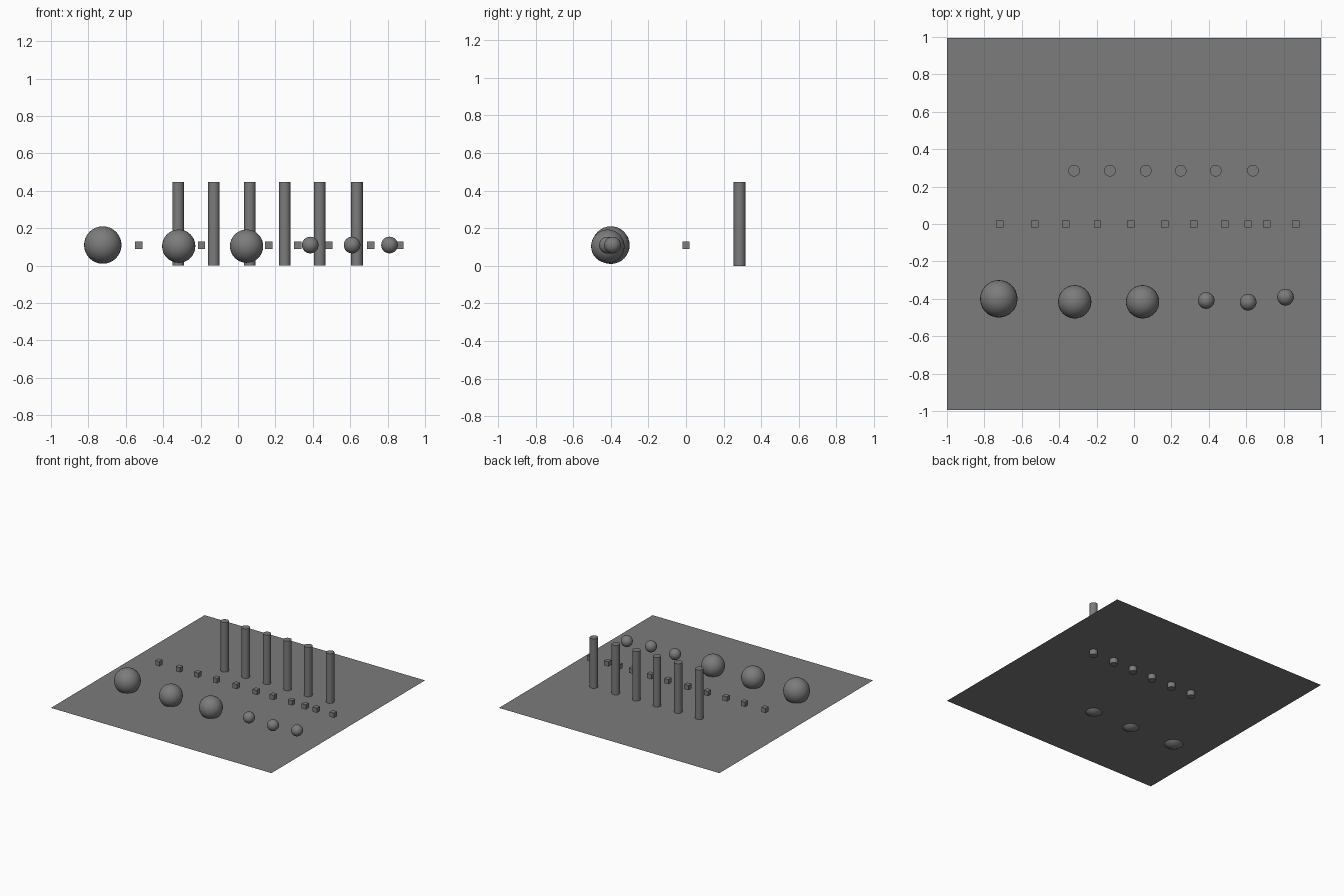
import bpy

if "Cube" in bpy.data.objects:
    bpy.data.objects.remove(bpy.data.objects["Cube"])

PLANE_Z = 0.041

# Dark grey shared by every part
dark = bpy.data.materials.new("dark_grey")
dark.diffuse_color = (0.2, 0.2, 0.2, 1)
dark.use_nodes = True
dark.node_tree.nodes["Principled BSDF"].inputs["Base Color"].default_value = dark.diffuse_color


def finish(name, smooth=False):
    obj = bpy.context.object
    obj.name = name
    obj.data.materials.append(dark)
    if smooth:
        bpy.ops.object.shade_smooth_by_angle()
    return obj


def ball(name, x, y, z, r):
    bpy.ops.mesh.primitive_uv_sphere_add(segments=32, ring_count=16, radius=r, location=(x, y, z))
    finish(name, smooth=True)


def post(name, x):
    bpy.ops.mesh.primitive_cylinder_add(vertices=32, radius=0.031, depth=0.447,
                                        location=(x, 0.285, 0.2235))
    finish(name, smooth=True)


def block(name, x):
    bpy.ops.mesh.primitive_cube_add(size=0.039, location=(x, 0.0, 0.109))
    finish(name)


# Flat single-sheet base, pierced by posts and large balls
bpy.ops.mesh.primitive_plane_add(size=2, location=(0, 0, PLANE_Z))
finish("base_sheet").scale.y = 0.995

# Back row of posts
for i, x in enumerate((-0.32, -0.129, 0.063, 0.25, 0.437, 0.636)):
    post(f"post_{i + 1}", x)

# Middle row of small floating blocks
for i, x in enumerate((-0.717, -0.53, -0.365, -0.195, -0.017, 0.165,
                       0.32, 0.485, 0.609, 0.71, 0.865)):
    block(f"block_{i + 1}", x)

# Front row: large and small balls
for i, (x, y, z, r) in enumerate(((-0.723, -0.4, 0.11, 0.1),
                                  (-0.317, -0.416, 0.104, 0.089),
                                  (0.046, -0.416, 0.104, 0.089))):
    ball(f"large_ball_{i + 1}", x, y, z, r)
for i, (x, y) in enumerate(((0.386, -0.409), (0.61, -0.418), (0.81, -0.391))):
    ball(f"small_ball_{i + 1}", x, y, 0.11, 0.0445)
